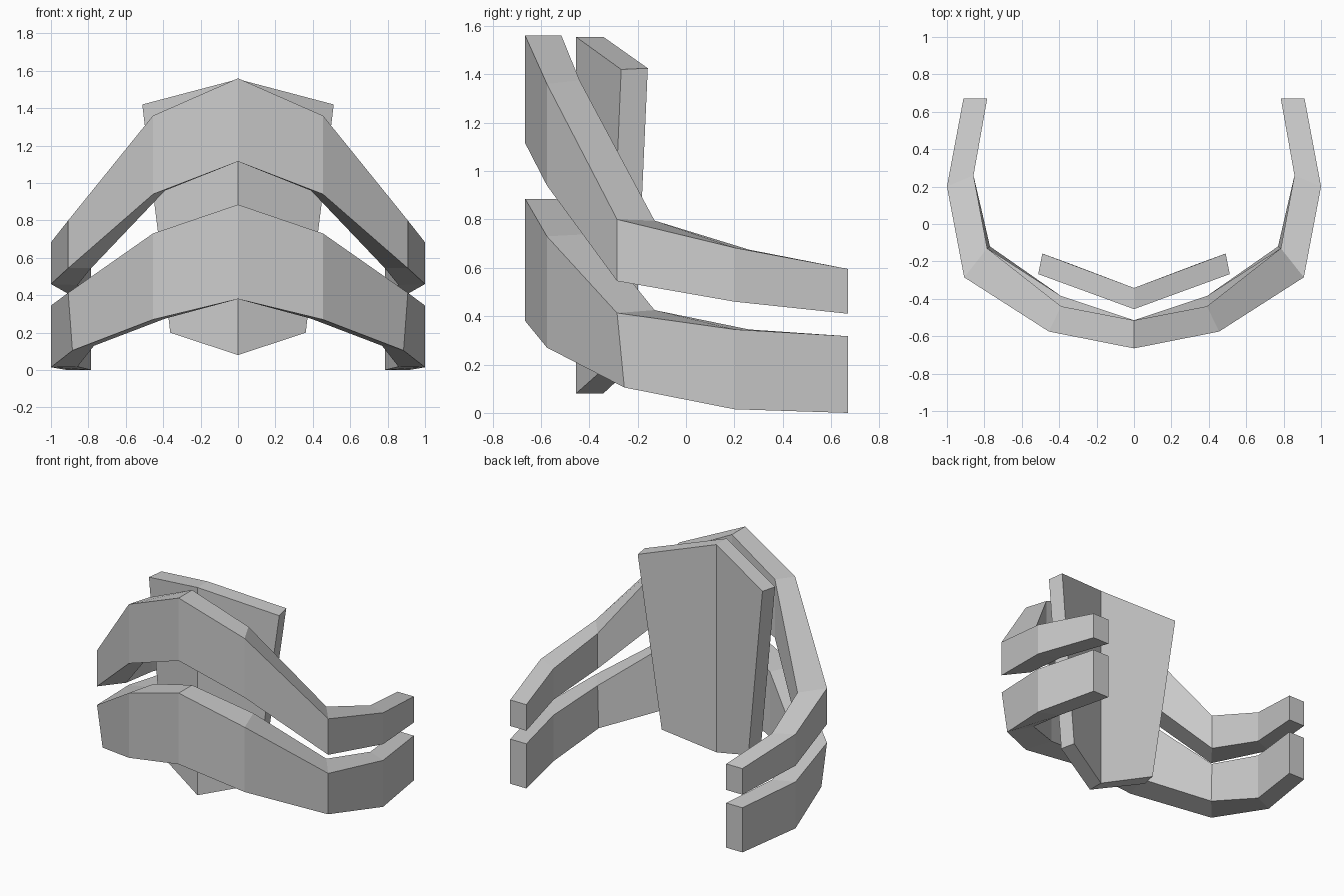
import bpy
import bmesh

cube = bpy.data.objects.get("Cube")
if cube:
    bpy.data.objects.remove(cube, do_unlink=True)

# One plain grey for everything
grey = bpy.data.materials.new("plain grey")
grey.use_nodes = True
colour = (0.6, 0.6, 0.6, 1)
grey.diffuse_color = colour
grey.node_tree.nodes["Principled BSDF"].inputs["Base Color"].default_value = colour


def mirrored_bar(name, sections):
    """Skin four-cornered sections from the centre line outwards, then mirror in x."""
    bm = bmesh.new()
    rings = [[bm.verts.new(p) for p in ring] for ring in sections]
    for a, b in zip(rings, rings[1:]):
        for i in range(4):
            j = (i + 1) % 4
            bm.faces.new((a[i], a[j], b[j], b[i]))
    bm.faces.new(rings[-1])
    bmesh.ops.recalc_face_normals(bm, faces=bm.faces)
    # The open centre can mislead the normals: the end cap must face outwards
    bm.faces.ensure_lookup_table()
    cap = bm.faces[-1]
    inward = sum((v.co for v in rings[-2]), cap.calc_center_median() * 0) / 4
    if cap.normal.dot(cap.calc_center_median() - inward) < 0:
        bmesh.ops.reverse_faces(bm, faces=bm.faces)
    mesh = bpy.data.meshes.new(name)
    bm.to_mesh(mesh)
    bm.free()
    mesh.materials.append(grey)
    obj = bpy.data.objects.new(name, mesh)
    bpy.context.collection.objects.link(obj)
    mirror = obj.modifiers.new("Mirror", "MIRROR")
    mirror.use_clip = True
    return obj


def section(outer, inner, outer_z, inner_z):
    """Corners: outer top, outer bottom, inner bottom, inner top."""
    return [(*outer, outer_z[0]), (*outer, outer_z[1]),
            (*inner, inner_z[1]), (*inner, inner_z[0])]


# Curved bands: shared plan outline, separate heights (top, bottom)
outer = [(0, -0.665), (0.455, -0.575), (0.908, -0.285), (1, 0.2), (0.912, 0.67)]
inner = [(0, -0.515), (0.39, -0.44), (0.785, -0.13), (0.858, 0.26), (0.785, 0.67)]

upper_outer = [(1.56, 1.115), (1.36, 0.94), (0.8, 0.545), (0.683, 0.46), (0.595, 0.41)]
upper_inner = [(1.56, 1.115), (1.375, 0.96), (0.795, 0.545), (0.675, 0.455), (0.595, 0.41)]
lower_outer = [(0.885, 0.38), (0.73, 0.27), (0.413, 0.105), (0.345, 0.015), (0.317, 0)]
lower_inner = [(0.885, 0.38), (0.74, 0.275), (0.425, 0.13), (0.345, 0.018), (0.317, 0)]

mirrored_bar("upper_band", [section(*s) for s in zip(outer, inner, upper_outer, upper_inner)])

lower = [section(*s) for s in zip(outer, inner, lower_outer, lower_inner)]
lower[1][2:] = [(0.39, -0.385, z) for _, _, z in lower[1][2:]]
lower[2][1] = (0.885, -0.255, 0.105)
lower[2][2] = (0.77, -0.12, 0.13)
mirrored_bar("lower_band", lower)

# Folded plate behind the bands, tapering downwards
mirrored_bar("back_plate", [
    section((0, -0.455), (0, -0.342), (1.555, 0.08), (1.555, 0.08)),
    [(0.512, -0.268, 1.42), (0.362, -0.32, 0.2), (0.34, -0.213, 0.2), (0.49, -0.158, 1.425)],
])
